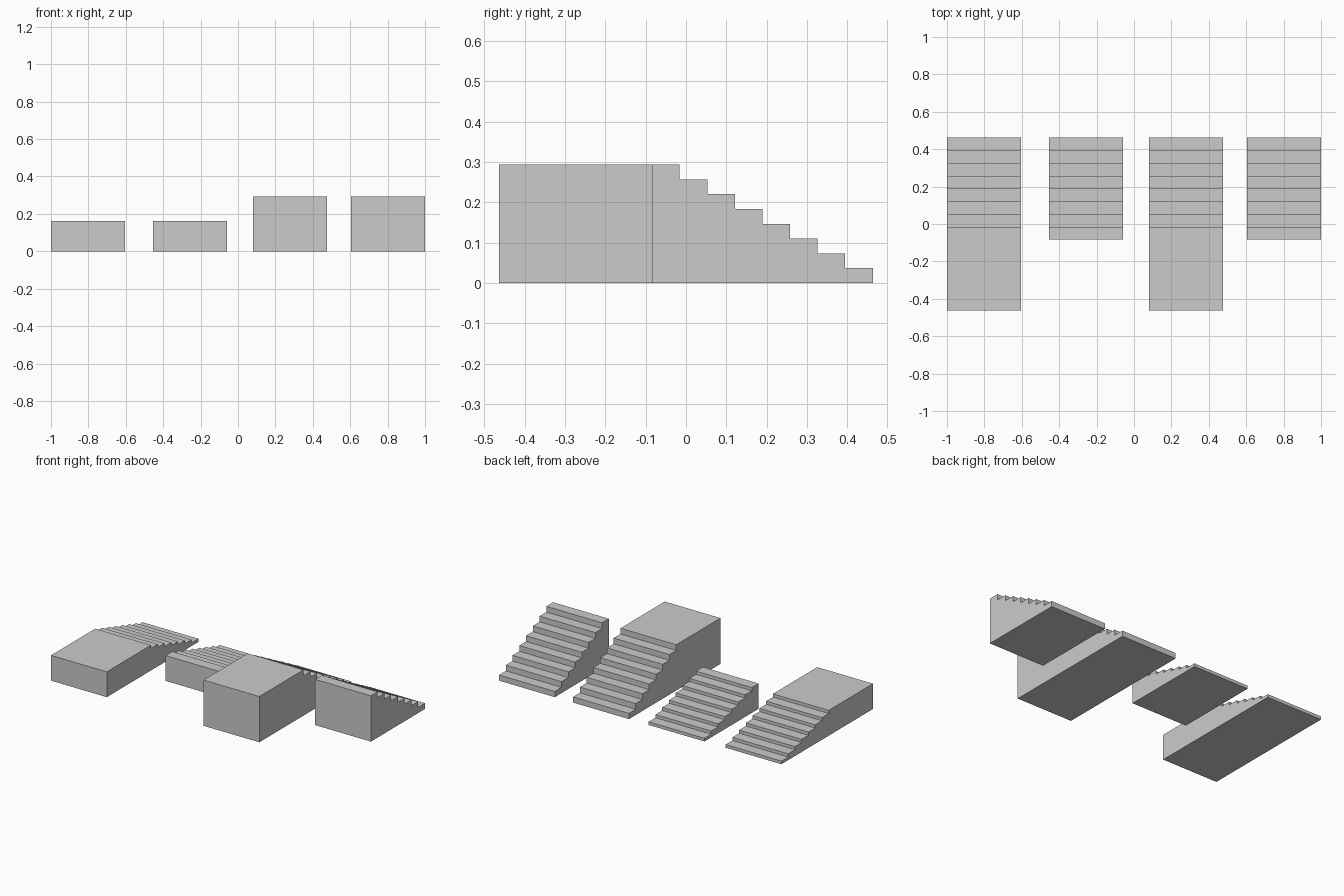
import bpy, bmesh

if "Cube" in bpy.data.objects:
    bpy.data.objects.remove(bpy.data.objects["Cube"])

STEPS = 8
FRONT_Y, SHORT_Y, BACK_Y = 0.463, -0.084, -0.463
TREAD = (FRONT_Y - SHORT_Y) / STEPS
WIDTH = 0.395


def staircase(name, x, height, end_y):
    # stepped side profile in the YZ plane, extruded along x
    rise = height / STEPS
    profile = [(end_y, 0), (FRONT_Y, 0)]
    for i in range(STEPS):
        y, z = FRONT_Y - i * TREAD, (i + 1) * rise
        profile += [(y, z), (y - TREAD if i < STEPS - 1 else end_y, z)]
    bm = bmesh.new()
    face = bm.faces.new([bm.verts.new((x, y, z)) for y, z in profile])
    result = bmesh.ops.extrude_face_region(bm, geom=[face])
    moved = [g for g in result["geom"] if isinstance(g, bmesh.types.BMVert)]
    bmesh.ops.translate(bm, vec=(WIDTH, 0, 0), verts=moved)
    bmesh.ops.recalc_face_normals(bm, faces=bm.faces)
    mesh = bpy.data.meshes.new(name)
    bm.to_mesh(mesh)
    bm.free()
    bpy.context.collection.objects.link(bpy.data.objects.new(name, mesh))


# low and tall stairs, each with and without a landing
staircase("low_stairs_with_landing", -1.0, 0.162, BACK_Y)
staircase("low_stairs", -0.455, 0.162, SHORT_Y)
staircase("tall_stairs_with_landing", 0.08, 0.293, BACK_Y)
staircase("tall_stairs", 0.605, 0.293, SHORT_Y)
